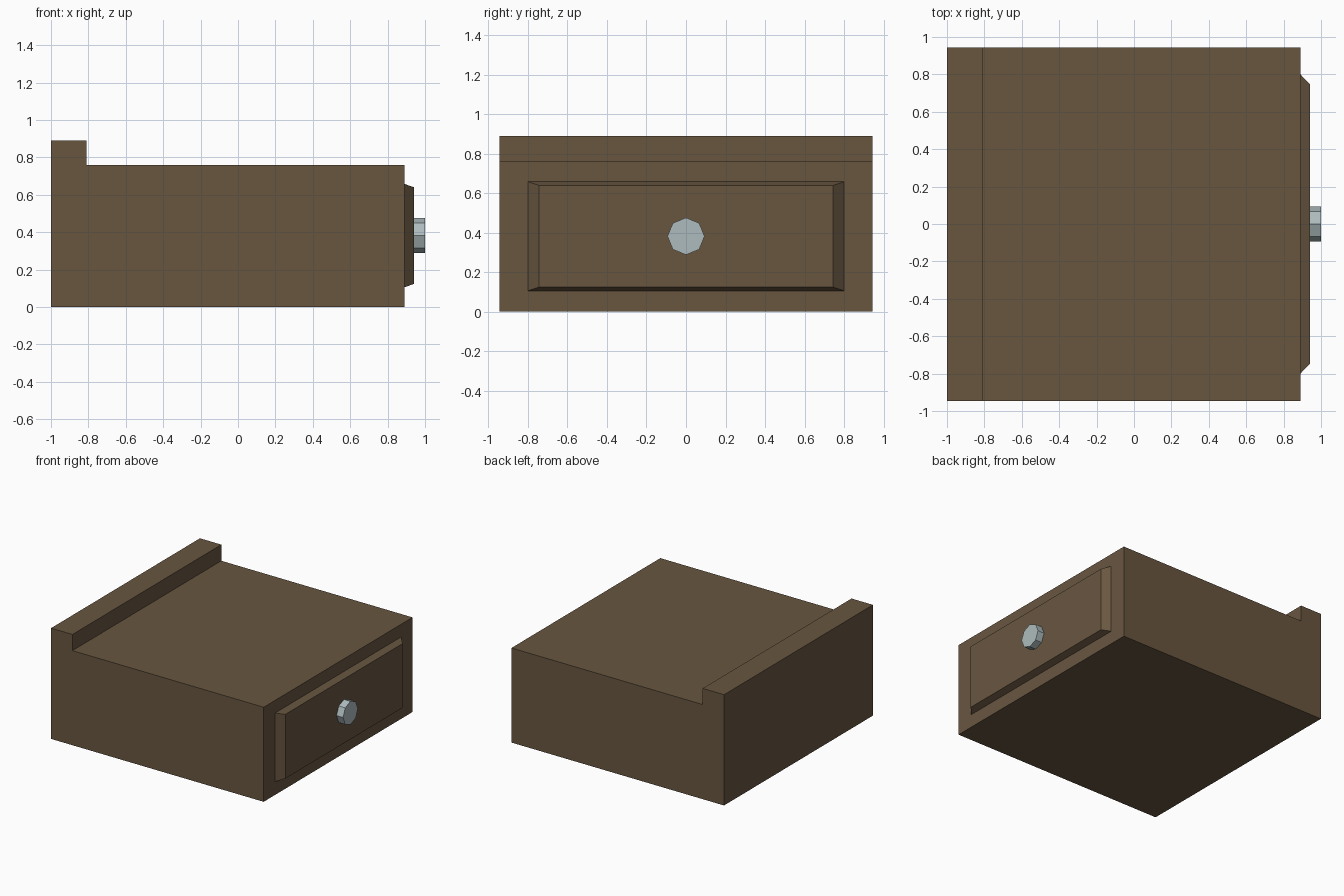
import bpy, bmesh, math
from mathutils import Matrix

if "Cube" in bpy.data.objects:
    bpy.data.objects.remove(bpy.data.objects["Cube"])


def material(name, rgb):
    m = bpy.data.materials.new(name)
    m.diffuse_color = (*rgb, 1)
    m.use_nodes = True
    m.node_tree.nodes["Principled BSDF"].inputs["Base Color"].default_value = m.diffuse_color
    return m


wood = material("brown wood", (0.138, 0.093, 0.051))
metal = material("pale grey metal", (0.42, 0.50, 0.51))


def finish(name, bm, mat):
    bmesh.ops.recalc_face_normals(bm, faces=bm.faces)
    me = bpy.data.meshes.new(name)
    bm.to_mesh(me)
    bm.free()
    me.materials.append(mat)
    ob = bpy.data.objects.new(name, me)
    bpy.context.collection.objects.link(ob)
    return ob


# Cabinet body with raised back ledge: side profile extruded across y
W = 0.945
bm = bmesh.new()
profile = [(-1, 0), (0.89, 0), (0.89, 0.76), (-0.81, 0.76), (-0.81, 0.89), (-1, 0.89)]
face = bm.faces.new([bm.verts.new((x, -W, z)) for x, z in profile])
ext = bmesh.ops.extrude_face_region(bm, geom=[face])
bmesh.ops.translate(bm, vec=(0, 2 * W, 0),
                    verts=[v for v in ext["geom"] if isinstance(v, bmesh.types.BMVert)])
finish("cabinet_body", bm, wood)

# Drawer front: box whose outer face is tapered
bm = bmesh.new()
bmesh.ops.create_cube(bm, size=2)
for v in bm.verts:
    outer = v.co.x > 0
    hy, hz = (0.745, 0.258) if outer else (0.805, 0.278)
    v.co = (0.942 if outer else 0.885, v.co.y * hy, 0.382 + v.co.z * hz)
finish("drawer_front", bm, wood)

# Eight-sided drawer knob with corners on the axes
bm = bmesh.new()
bmesh.ops.create_cone(bm, cap_ends=True, segments=8, radius1=0.094, radius2=0.094, depth=0.062,
                      matrix=Matrix.Translation((0.969, 0, 0.382)) @ Matrix.Rotation(math.pi / 2, 4, 'Y'))
finish("drawer_knob", bm, metal)
